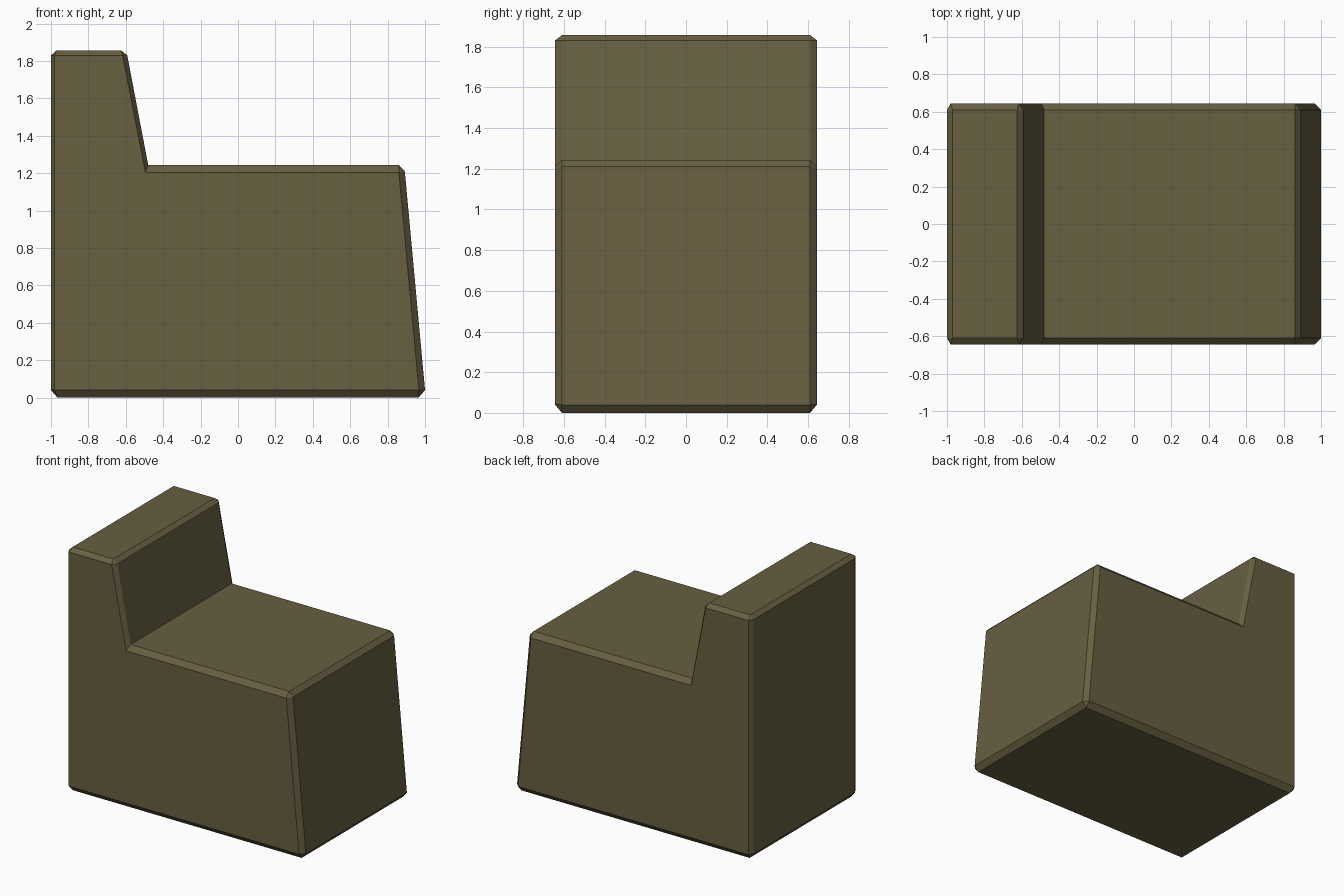
import bpy, bmesh

if "Cube" in bpy.data.objects:
    bpy.data.objects.remove(bpy.data.objects["Cube"])

mat = bpy.data.materials.new("dark olive")
mat.diffuse_color = (0.135, 0.115, 0.053, 1)
mat.use_nodes = True
mat.node_tree.nodes["Principled BSDF"].inputs["Base Color"].default_value = mat.diffuse_color

# Side profile (x, z): each corner holds its outer chamfer points; the concave corner has one
OUTER = [
    [(-0.965, 0), (-1, 0.04)],
    [(-1, 1.83), (-0.97, 1.857)],
    [(-0.625, 1.857), (-0.592, 1.83)],
    [(-0.48, 1.243)],
    [(0.86, 1.243), (0.892, 1.21)],
    [(1, 0.04), (0.965, 0)],
]
# Flat side panel corners, inset inside the outer profile
INNER = [(-0.98, 0.042), (-0.98, 1.83), (-0.617, 1.83),
         (-0.495, 1.205), (0.86, 1.205), (0.967, 0.042)]
Y_EDGE, Y_SIDE = 0.61, 0.645

bm = bmesh.new()
n = len(INNER)
rings = []
for s in (-1, 1):
    outer = [[bm.verts.new((x, s * Y_EDGE, z)) for x, z in c] for c in OUTER]
    inner = [bm.verts.new((x, s * Y_SIDE, z)) for x, z in INNER]
    bm.faces.new(inner)
    for i in range(n):
        j = (i + 1) % n
        # chamfer along each edge, triangle at each convex corner
        bm.faces.new((inner[i], inner[j], outer[j][0], outer[i][-1]))
        if len(outer[i]) == 2:
            bm.faces.new((inner[i], outer[i][1], outer[i][0]))
    rings.append([v for c in outer for v in c])

# Faces joining the two sides
front, back = rings
for i in range(len(front)):
    j = (i + 1) % len(front)
    bm.faces.new((front[i], front[j], back[j], back[i]))
bmesh.ops.recalc_face_normals(bm, faces=bm.faces)

mesh = bpy.data.meshes.new("seat_block")
bm.to_mesh(mesh)
bm.free()
mesh.materials.append(mat)
seat = bpy.data.objects.new("seat_block", mesh)
bpy.context.collection.objects.link(seat)
